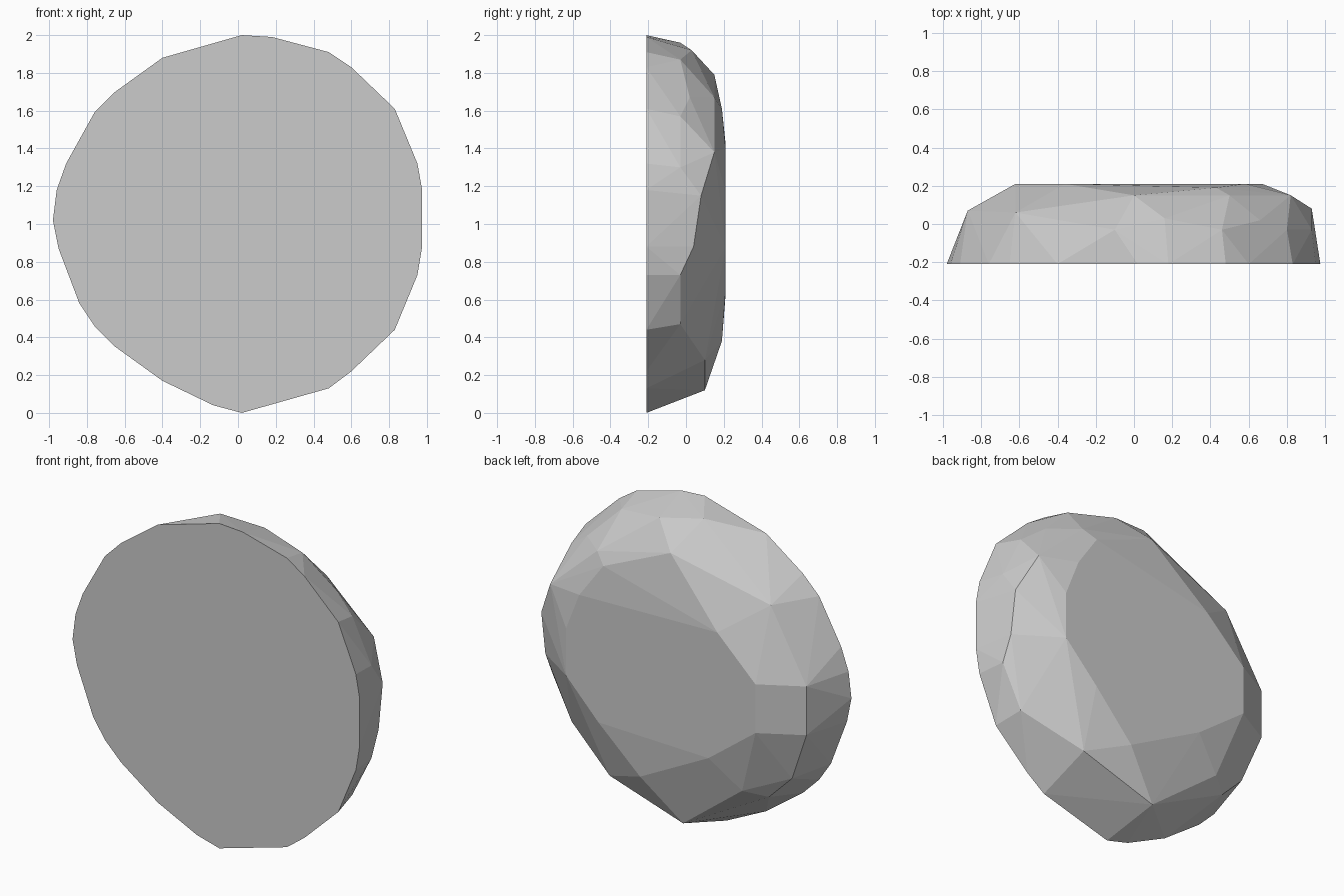
import bpy, bmesh

FRONT, BACK = -0.21, 0.21

# outline of the flat front face (x, z)
rim = [(0.02, 0), (-0.13, 0.04), (-0.40, 0.17), (-0.65, 0.35), (-0.76, 0.46),
       (-0.84, 0.58), (-0.95, 0.87), (-0.98, 1.02), (-0.96, 1.18), (-0.91, 1.32),
       (-0.76, 1.59), (-0.65, 1.70), (-0.40, 1.88), (0.02, 2.0), (0.18, 1.99),
       (0.48, 1.91), (0.60, 1.83), (0.83, 1.61), (0.95, 1.32), (0.975, 1.18),
       (0.975, 0.88), (0.95, 0.73), (0.83, 0.44), (0.60, 0.22), (0.48, 0.13)]

# chipped facet corners around the side (x, y, z)
side = [(0.93, 0.08, 1.15), (0.93, 0.04, 0.88), (0.93, -0.03, 0.73), (0.80, -0.03, 0.47),
        (0.93, -0.03, 1.30), (0.80, -0.03, 1.57), (0.66, 0.02, 1.67), (0.46, -0.03, 1.87),
        (0.16, 0.03, 1.92), (-0.10, -0.03, 1.96), (-0.62, 0.06, 1.60), (-0.87, 0.07, 1.17),
        (-0.87, 0.07, 0.87), (-0.75, 0.04, 0.56), (-0.60, 0.05, 0.41), (-0.05, 0.10, 0.12)]

# shoulder corners between the side and the flat back
shoulder = [(0.82, 0.15, 1.38), (0.50, 0.15, 1.67), (0.0, 0.15, 1.79), (0.43, 0.19, 1.61),
            (0.18, 0.19, 0.38), (-0.48, 0.14, 0.45), (0.45, 0.10, 0.28)]

# outline of the flat back facet (x, z)
plateau = [(0.67, 1.17), (0.67, 0.88), (0.45, 0.65), (-0.30, 0.63),
           (-0.62, 0.87), (-0.62, 1.17), (-0.36, 1.42), (0.58, 1.40)]

points = [(x, FRONT, z) for x, z in rim] + side + shoulder
points += [(x, BACK, z) for x, z in plateau]

# faceted stone: hull wrapped around all the corners
bm = bmesh.new()
for p in points:
    bm.verts.new(p)
hull = bmesh.ops.convex_hull(bm, input=bm.verts)
loose = [v for v in bm.verts if not v.link_faces]
bmesh.ops.delete(bm, geom=loose, context='VERTS')
bmesh.ops.dissolve_limit(bm, angle_limit=0.01, verts=bm.verts, edges=bm.edges)
bmesh.ops.recalc_face_normals(bm, faces=bm.faces)
mesh = bpy.data.meshes.new("faceted_stone")
bm.to_mesh(mesh)
bm.free()
bpy.context.collection.objects.link(bpy.data.objects.new("faceted_stone", mesh))
